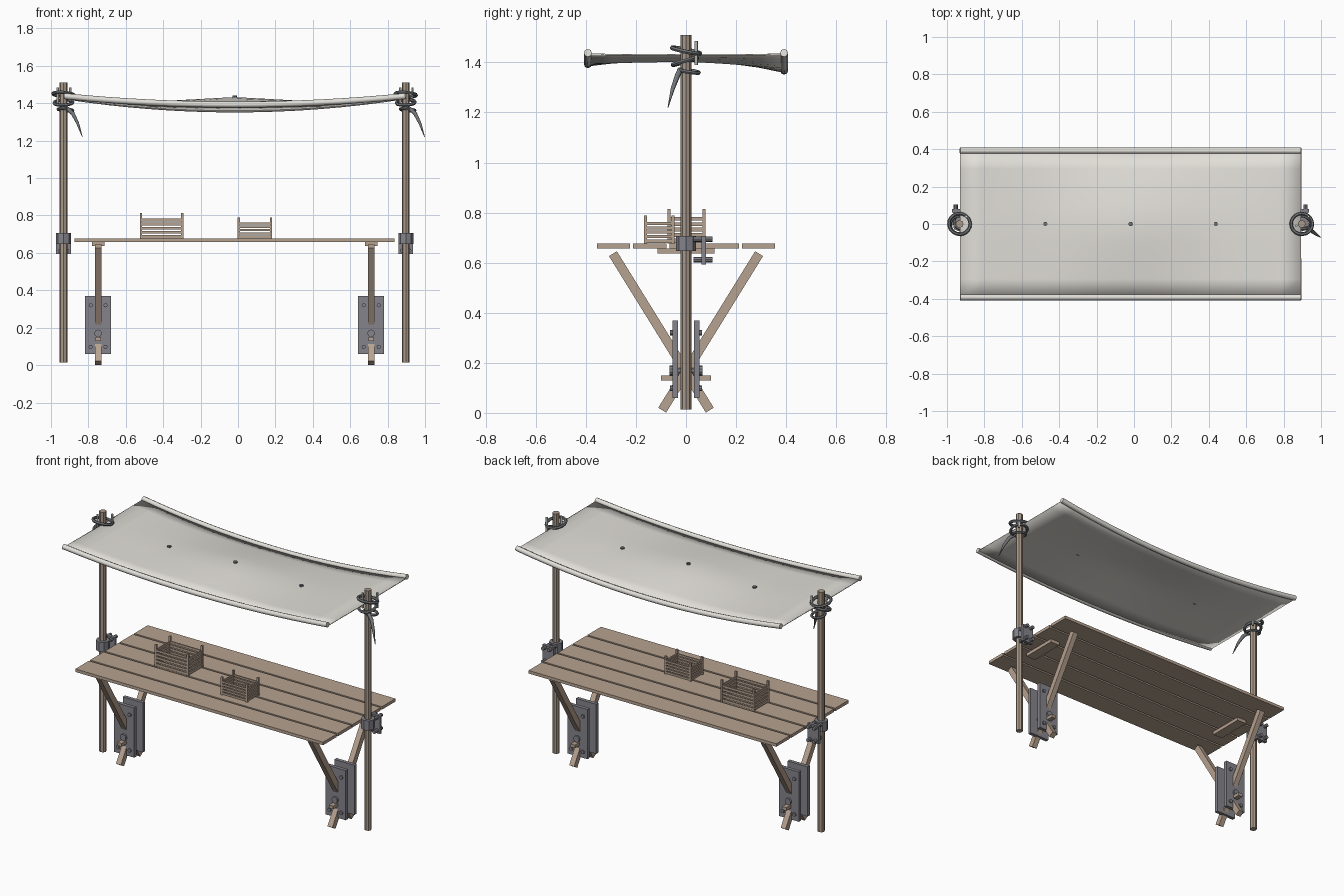
import bpy, bmesh, math
from mathutils import Vector

if "Cube" in bpy.data.objects:
    bpy.data.objects.remove(bpy.data.objects["Cube"])

CX = -0.018  # centre line of the stall


def material(name, rgb):
    m = bpy.data.materials.new(name)
    m.diffuse_color = (*rgb, 1)
    m.use_nodes = True
    m.node_tree.nodes["Principled BSDF"].inputs["Base Color"].default_value = m.diffuse_color
    return m


WOOD = material("plank_wood", (0.47, 0.36, 0.28))
POLE = material("pole_wood", (0.40, 0.32, 0.25))
IRON = material("dark_iron", (0.23, 0.23, 0.26))
ROPE = material("dark_rope", (0.17, 0.18, 0.19))
CLOTH = material("canvas", (0.76, 0.74, 0.69))


def finish(name, bm, mat, smooth=False):
    bmesh.ops.recalc_face_normals(bm, faces=bm.faces)
    me = bpy.data.meshes.new(name)
    bm.to_mesh(me)
    bm.free()
    me.materials.append(mat)
    for p in me.polygons:
        p.use_smooth = smooth
    ob = bpy.data.objects.new(name, me)
    bpy.context.collection.objects.link(ob)
    return ob


def add_box(bm, c, s):
    vs = bmesh.ops.create_cube(bm, size=1)["verts"]
    bmesh.ops.scale(bm, vec=s, verts=vs)
    bmesh.ops.translate(bm, vec=c, verts=vs)
    return vs


def box(name, c, s, mat, tilt=0):
    bm = bmesh.new()
    add_box(bm, (0, 0, 0), s)
    ob = finish(name, bm, mat)
    ob.location = c
    ob.rotation_euler.x = tilt
    return ob


def rod(name, a, b, r, mat, sides=8):
    a, b = Vector(a), Vector(b)
    bm = bmesh.new()
    bmesh.ops.create_cone(bm, cap_ends=True, segments=sides, radius1=r, radius2=r,
                          depth=(b - a).length)
    ob = finish(name, bm, mat)
    ob.location = (a + b) / 2
    ob.rotation_euler = (b - a).to_track_quat("Z", "Y").to_euler()
    return ob


def tube(name, pts, r, mat, taper=None):
    cu = bpy.data.curves.new(name, "CURVE")
    cu.dimensions = "3D"
    cu.bevel_depth = r
    cu.bevel_resolution = 2
    cu.use_fill_caps = True
    sp = cu.splines.new("POLY")
    sp.points.add(len(pts) - 1)
    for i, p in enumerate(pts):
        sp.points[i].co = (*p, 1)
        sp.points[i].radius = taper[i] if taper else 1
    cu.materials.append(mat)
    ob = bpy.data.objects.new(name, cu)
    bpy.context.collection.objects.link(ob)
    return ob


def ring(name, c, major, minor, tilt):
    bpy.ops.mesh.primitive_torus_add(location=c, rotation=tilt, major_radius=major,
                                     minor_radius=minor, major_segments=20, minor_segments=6)
    ob = bpy.context.object
    ob.name = name
    ob.data.materials.append(ROPE)


# Table top
for i in range(-2, 3):
    box("table_plank", (CX, i * 0.145, 0.667), (1.71, 0.133, 0.019), WOOD)

# Trestles: crossed legs, batten, iron plates, pivot and peg
for s in (-1, 1):
    x = CX + s * 0.73
    box("table_batten", (x, 0, 0.647), (0.066, 0.228, 0.021), WOOD)
    for t in (-1, 1):
        top, foot = Vector((t * 0.292, 0.636)), Vector((-t * 0.095, 0.011))
        d = top - foot
        mid = (top + foot) / 2
        box("trestle_leg", (x, *mid), (0.034, 0.037, d.length), WOOD, -math.atan2(d.x, d.y))
        box("trestle_plate", (x, t * 0.043, 0.214), (0.139, 0.022, 0.31), IRON)
        for bx in (-0.04, 0.04):
            for bz in (0.098, 0.32):
                rod("plate_bolt", (x + bx, t * 0.05, bz), (x + bx, t * 0.063, bz), 0.011, IRON)
    rod("pivot_bolt", (x, -0.066, 0.17), (x, 0.066, 0.17), 0.02, IRON, 10)
    box("trestle_peg", (x, 0, 0.14), (0.03, 0.2, 0.02), WOOD)

# Posts with clamps and rope lashings
for s in (-1, 1):
    x = CX + s * 0.915
    rod("canopy_post", (x, 0, 0.013), (x, 0, 1.51), 0.021, POLE)
    rod("clamp_collar", (x, 0, 0.647), (x, 0, 0.707), 0.04, IRON)
    box("clamp_plate", (x, 0.071, 0.65), (0.078, 0.018, 0.113), IRON)
    for bx in (-0.02, 0.02):
        for bz in (0.612, 0.694):
            rod("clamp_bolt", (x + bx, 0.03, bz), (x + bx, 0.105, bz), 0.011, IRON)
    ring("rope_upper_loop", (x, 0, 1.447), 0.057, 0.009, (-0.2, 0.08, 0))
    ring("rope_lower_loop", (x, -0.004, 1.404), 0.05, 0.009, (0.28, -0.05, 0))
    ring("rope_knot", (x + 0.01, 0.012, 1.365), 0.04, 0.008, (-0.15, 0.1, 0))
    tube("rope_tail", [(x + 0.02, -0.022, 1.372), (x + 0.05, -0.035, 1.345),
                       (x + 0.075, -0.053, 1.295), (x + 0.101, -0.072, 1.22)],
         0.011, ROPE, [1, 1, 0.75, 0.15])
    for px, py in ((-0.03, -0.01), (0.036, 0.04)):
        rod("lashing_peg", (x + px, py, 1.39), (x + px, py, 1.485), 0.007, CLOTH, 6)


# Canopy sheet: sagging edges with a raised middle ridge
def edge(u, v):
    mid = 1.387 if v < 0 else 1.361
    return mid + (1.432 - mid) * u * u


def ridge(u):
    u = abs(u)
    return 1.43 - 0.05 * u if u < 0.5 else 1.405 + 0.05 * (u - 0.5)


bm = bmesh.new()
bmesh.ops.create_grid(bm, x_segments=16, y_segments=8, size=1)
for vert in bm.verts:
    u, v = vert.co.x, vert.co.y
    z = ridge(u) + (edge(u, v) - ridge(u)) * abs(v) ** 1.3
    vert.co = (CX + u * 0.912, v * 0.392, z)
sheet = finish("canopy_sheet", bm, CLOTH, True)
sol = sheet.modifiers.new("thickness", "SOLIDIFY")
sol.thickness = 0.006
sol.offset = 0
for v in (-1, 1):
    tube("canopy_hem", [(CX + i / 8 * 0.912, v * 0.392, edge(i / 8, v) + 0.006)
                        for i in range(-8, 9)], 0.016, CLOTH)

# Grommets along the ridge
for u in (-0.5, 0, 0.5):
    x, z = CX + u * 0.912, ridge(u)
    rod("canopy_grommet", (x, 0, z - 0.003), (x, 0, z + 0.011), 0.012, ROPE)


# Slatted crates
def crate(name, cx, cy, w, d, h):
    bm = bmesh.new()
    z0, t, p = 0.677, 0.008, h * 0.158
    for sx in (-1, 1):
        for sy in (-1, 1):
            add_box(bm, (cx + sx * (w / 2 - 0.006), cy + sy * (d / 2 - 0.006), z0 + h / 2),
                    (0.012, 0.012, h))
    for i in range(5):
        z = z0 + p * (i + 0.55)
        for s in (-1, 1):
            add_box(bm, (cx, cy + s * (d / 2 - 0.006), z), (w - 0.006, t, p * 0.68))
            add_box(bm, (cx + s * (w / 2 - 0.006), cy, z), (t, d - 0.006, p * 0.68))
    add_box(bm, (cx, cy, z0 + 0.005), (w - 0.012, d - 0.012, 0.008))
    finish(name, bm, WOOD)


crate("large_crate", -0.408, 0.002, 0.233, 0.15, 0.137)
crate("small_crate", 0.09, -0.107, 0.184, 0.122, 0.111)
